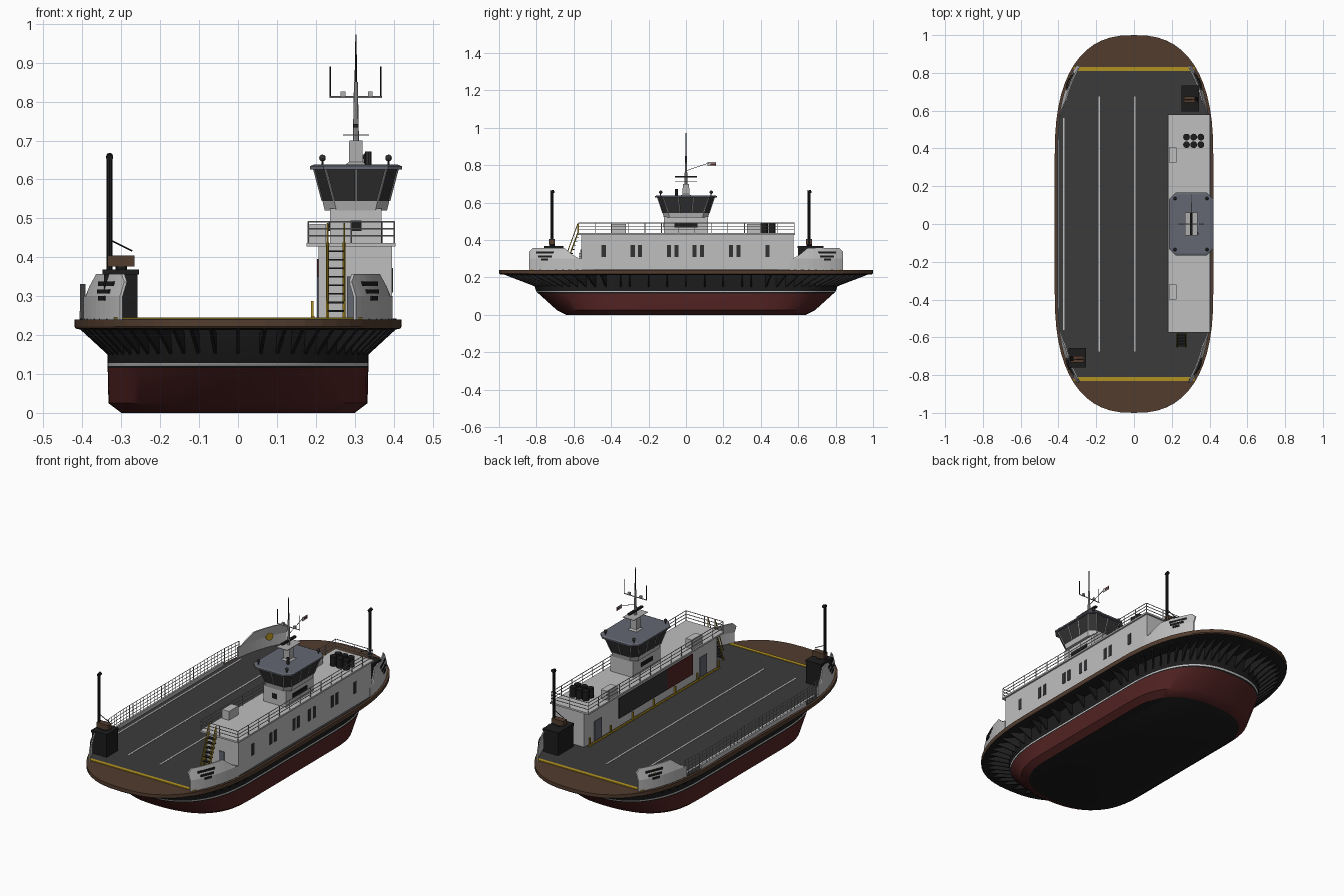
import bpy, bmesh, math
from mathutils import Vector

if "Cube" in bpy.data.objects:
    bpy.data.objects.remove(bpy.data.objects["Cube"])

COL = {"white": (.52, .52, .52), "black": (.012, .012, .012), "hull_red": (.085, .016, .016),
       "timber_brown": (.085, .046, .028), "deck_grey": (.043, .043, .043), "yellow": (.45, .29, .015),
       "slate": (.125, .135, .165), "glass": (.032, .032, .034), "rail_grey": (.42, .42, .42)}
MAT = {}
for k, c in COL.items():
    MAT[k] = bpy.data.materials.new(k)
    MAT[k].diffuse_color = (*c, 1)


def finish(name, bm, *mats, smooth=False):
    bmesh.ops.recalc_face_normals(bm, faces=bm.faces)
    me = bpy.data.meshes.new(name)
    bm.to_mesh(me)
    bm.free()
    ob = bpy.data.objects.new(name, me)
    bpy.context.collection.objects.link(ob)
    for m in mats:
        me.materials.append(MAT[m])
    if smooth:
        bpy.context.view_layer.objects.active = ob
        ob.select_set(True)
        bpy.ops.object.shade_smooth_by_angle(angle=math.radians(30))
        ob.select_set(False)
    return ob


def box(bm, x0, x1, y0, y1, z0, z1):
    vs = bmesh.ops.create_cube(bm, size=1)["verts"]
    for v in vs:
        v.co = ((x0 + x1) / 2 + v.co.x * (x1 - x0), (y0 + y1) / 2 + v.co.y * (y1 - y0),
                (z0 + z1) / 2 + v.co.z * (z1 - z0))


def boxes(name, mat, *dims):
    bm = bmesh.new()
    for d in dims:
        box(bm, *d)
    return finish(name, bm, mat)


def rod(bm, a, b, r, r2=None, n=5):
    a, b = Vector(a), Vector(b)
    d = b - a
    vs = bmesh.ops.create_cone(bm, segments=n, radius1=r, radius2=r if r2 is None else r2,
                               depth=d.length, cap_ends=True)["verts"]
    q = d.to_track_quat('Z', 'Y')
    for v in vs:
        v.co = q @ v.co + (a + b) / 2


def loft(bm, rings, mats):
    rows = [[bm.verts.new(p) for p in r] for r in rings]
    n = len(rows[0])
    for r, m in zip(range(len(rows) - 1), mats):
        for i in range(n):
            j = (i + 1) % n
            bm.faces.new((rows[r][i], rows[r][j], rows[r + 1][j], rows[r + 1][i])).material_index = m
    bm.faces.new(rows[0][::-1]).material_index = mats[0] if len(mats) < len(rows) else mats[-1]
    bm.faces.new(rows[-1]).material_index = mats[len(rows) - 2]


S, E, N = .35, 2.5, 14   # straight half length, end roundness, steps per quarter


def outline(a, b, z):
    q = [(a * math.cos(t) ** (2 / E), S + (b - S) * math.sin(t) ** (2 / E))
         for t in (math.pi / 2 * i / N for i in range(N))] + [(0, b)]
    right = [(x, -y) for x, y in q[::-1]] + q
    left = [(-x, -y) for x, y in right[1:-1]]
    return [(x, y, z) for x, y in right + left]


def edge_x(y, a, b):
    return a * (1 - max(0, (abs(y) - S) / (b - S)) ** E) ** (1 / E)


# Hull: red bottom, white waterline, black topsides
bm = bmesh.new()
loft(bm, [outline(*l) for l in ((.30, .64, 0), (.333, .69, .025), (.335, .79, .115), (.335, .797, .121),
     (.335, .802, .128), (.335, .83, .217))], [1, 1, 0, 2, 0, 1])
for f in bm.faces:
    z = f.calc_center_median().z
    f.material_index = 0 if z < .001 else 1 if z < .115 else 2 if .12 < z < .127 else 0
finish("hull", bm, "black", "hull_red", "white", smooth=True)

# Deck slab with rubbing edge, black underside
bm = bmesh.new()
loft(bm, [outline(*l) for l in ((.40, .96, .213), (.418, .995, .217), (.42, 1, .222), (.42, 1, .24))], [1, 0, 0, 1])
finish("deck_slab", bm, "timber_brown", "black")

# Brackets under the overhanging deck
bm = bmesh.new()
inner, outer = outline(.33, .79, 0), outline(.405, .97, 0)
pairs = list(zip(inner, outer)) + [((s * .33, y / 10, 0), (s * .405, y / 10, 0)) for s in (-1, 1) for y in range(-3, 4)]
for p, q in pairs:
    p, q = Vector(p), Vector(q)
    t = (q - p).cross(Vector((0, 0, 1))).normalized() * .004
    tri = [p + Vector((0, 0, .145)), q + Vector((0, 0, .214)), p + Vector((0, 0, .214))]
    loft(bm, [[v - t for v in tri], [v + t for v in tri]], [0, 0])
finish("deck_brackets", bm, "black")

# Vehicle deck surface and markings
bm = bmesh.new()
ys = [-.82 + 1.64 * i / 40 for i in range(41)]
ring = [(edge_x(y, .408, .985), y) for y in ys] + [(-edge_x(y, .408, .985), y) for y in ys[::-1]]
loft(bm, [[(x, y, z) for x, y in ring] for z in (.238, .2425)], [0, 0])
finish("vehicle_deck", bm, "deck_grey")
boxes("lane_lines", "white", *[(x - .004, x + .004, -l, l, .241, .244) for x, l in ((-.372, .56), (-.185, .675), (.005, .675))])
boxes("ramp_lines", "yellow", *[(-.32, .32, s * .82 - .01, s * .82 + .01, .241, .245) for s in (-1, 1)])

# Corner bulwarks following the deck edge
for sx, side in ((-1, "left"), (1, "right")):
    for sy, end in ((-1, "front"), (1, "back")):
        bm = bmesh.new()
        def ring_at(y, t=.007):
            x = edge_x(y, .408, .985)
            h = .29 + .067 * min(1, max(0, (y - .57) / .08)) - .02 * max(0, (y - .82) / .02)
            lean = .3 * max(0, h - .3)
            return [(sx * u, sy * y, z) for u, z in ((x, .24), (x, .3), (x - lean, h), (x - lean - t, h), (x - t, .3), (x - t, .24))]
        loft(bm, [ring_at(y) for y in (.56, .57, .61, .65, .68, .71, .74, .77, .8, .82, .84)], [0] * 10)
        finish(f"bulwark_{side}_{end}", bm, "white")
        # dark plates on the outer face
        bm = bmesh.new()
        for z, w in ((.332, .045), (.312, .035), (.295, .018)):
            y0, y1 = .755 - w, .755 + w
            lean = .3 * max(0, z - .3)
            p, q = [Vector((sx * (edge_x(y, .408, .985) - lean + .001), sy * y, z)) for y in (y0, y1)]
            up = Vector((0, 0, .0055))
            n = Vector((sx * .003, sy * .001, 0))
            loft(bm, [[p - up - n, q - up - n, q + up - n, p + up - n], [p - up + n, q - up + n, q + up + n, p + up + n]], [0, 0])
        finish(f"bulwark_plates_{side}_{end}", bm, "black")
bm = bmesh.new()
rod(bm, (-.335, .75, .30), (-.345, .755, .30), .02, n=16)
finish("lifebuoy", bm, "yellow")


def railing(name, pts, z0, z1, bars, posts, r=.002, mat="rail_grey"):
    bm = bmesh.new()
    for (x0, y0), (x1, y1) in zip(pts, pts[1:]):
        n = max(1, round(math.hypot(x1 - x0, y1 - y0) / posts))
        for k in range(bars):
            z = z1 - (z1 - z0) * k / bars
            rod(bm, (x0, y0, z), (x1, y1, z), r)
        for i in range(n + 1):
            x, y = x0 + (x1 - x0) * i / n, y0 + (y1 - y0) * i / n
            rod(bm, (x, y, z0), (x, y, z1), r)
    finish(name, bm, mat)


side = [-.57, -.46, -.35, .35, .46, .57]
railing("side_railing", [(-edge_x(y, .405, .985), y) for y in side], .24, .33, 5, .03, .0016)
boxes("side_kerb", "white", (-.408, -.398, -.45, .45, .24, .262))

# Deckhouse with roof
boxes("deckhouse", "white", (.207, .396, -.56, .575, .24, .43))
boxes("deckhouse_roof", "white", (.176, .405, -.578, .583, .428, .437))
railing("roof_railing", [(.18, -.574), (.402, -.574), (.402, .579), (.18, .579), (.18, -.574)], .437, .491, 3, .09)
boxes("outer_windows", "glass", *[(.39, .3985, y - .011, y + .011, .31, .372)
      for y in (-.44, -.285, -.245, -.09, -.05, .045, .085, .24, .28, .435)])
boxes("inner_opening", "glass", (.203, .21, -.13, .28, .285, .395))
boxes("inner_red_panel", "hull_red", (.203, .21, -.35, -.13, .285, .395))
boxes("slate_doors", "slate", (.203, .21, .43, .49, .245, .35), (.203, .21, -.47, -.41, .245, .35),
      (.28, .312, -.564, -.555, .245, .35))
boxes("guard_posts", "yellow", (.188, .196, -.56, .56, .24, .249),
      *[(.187, .194, y - .004, y + .004, .24, .288) for y in (-.55, -.37, -.18, 0, .18, .37, .55)])
boxes("roof_lockers", "white", (.184, .226, .325, .405, .437, .485), (.184, .226, -.4, -.32, .437, .485))

# Drum cluster on the roof
bm = bmesh.new()
for x in (.278, .316, .354):
    for y in (.42, .46):
        rod(bm, (x, y, .437), (x, y, .488), .018, n=12)
finish("roof_drums", bm, "black", smooth=True)

# Stair from deck to roof
bm = bmesh.new()
for x in (.23, .273):
    rod(bm, (x, -.65, .24), (x, -.578, .437), .004)
    rod(bm, (x, -.65, .29), (x, -.578, .487), .0025)
    rod(bm, (x, -.578, .437), (x, -.578, .487), .0025)
finish("stair_rails", bm, "yellow")
boxes("stair_treads", "black", *[(.23, .273, -.656 + .072 * k / 9, -.636 + .072 * k / 9, .238 + .197 * k / 9, .242 + .197 * k / 9)
      for k in range(1, 9)])

# Wheelhouse: trunk, flared glass cabin, roof
CX = .303
boxes("wheelhouse_trunk", "white", (.236, .369, -.118, .118, .437, .525))
boxes("trunk_plates", "black", (.289, .317, -.121, -.115, .468, .494), (.366, .372, -.062, .062, .468, .49),
      (.233, .239, -.05, .05, .468, .49))


def octagon(hx, hy, z, c=.03):
    q = [(hx, -hy + c), (hx, hy - c), (hx - c, hy), (-hx + c, hy)]
    return [(CX + x, y, z) for x, y in q + [(-x, -y) for x, y in q]]


bm = bmesh.new()
lo, hi = octagon(.086, .125, .545), octagon(.108, .152, .628)
loft(bm, [octagon(.08, .118, .52), lo, hi], [0, 1])
finish("wheelhouse_cabin", bm, "white", "glass")
bm = bmesh.new()
for i in range(8):
    j = (i + 1) % 8
    cuts = 3 if i in (0, 4) else 2 if i in (2, 6) else 1
    for k in range(cuts):
        rod(bm, Vector(lo[i]).lerp(Vector(lo[j]), k / cuts), Vector(hi[i]).lerp(Vector(hi[j]), k / cuts), .0025)
finish("window_mullions", bm, "white")
bm = bmesh.new()
loft(bm, [octagon(.118, .166, .626, .035), octagon(.118, .166, .634, .035), octagon(.108, .156, .638, .032)], [0, 0])
finish("wheelhouse_roof", bm, "slate")

# Roof fittings
bm = bmesh.new()
for x in (.217, .387):
    for y in (-.135, .135):
        rod(bm, (x, y, .636), (x, y, .648), .003)
        for v in bmesh.ops.create_uvsphere(bm, u_segments=10, v_segments=6, radius=.009)["verts"]:
            v.co += Vector((x, y, .655))
rod(bm, (.335, -.05, .636), (.335, -.05, .672), .008, n=8)
finish("roof_lamps", bm, "glass", smooth=True)

# Mast, radar, aerials and flag
bm = bmesh.new()
loft(bm, [[(CX + x * w, y * w, z) for x, y in ((-1, -1), (1, -1), (1, 1), (-1, 1))] for w, z in ((.03, .636), (.018, .645), (.017, .70))], [0, 0])
rod(bm, (CX, 0, .69), (CX, 0, .85), .008, .005, 8)
box(bm, .27, .337, -.06, .06, .713, .716)
rod(bm, (.235, 0, .812), (.37, 0, .812), .0025)
for x in (.27, .34):
    box(bm, x - .006, x + .006, -.006, .006, .812, .826)
finish("mast", bm, "rail_grey")
bm = bmesh.new()
rod(bm, (CX, 0, .85), (CX, 0, .973), .004, .0015, 6)
for x in (.237, .367):
    rod(bm, (x, 0, .81), (x, 0, .89), .0018)
box(bm, CX - .007, CX + .007, -.058, .058, .733, .742)
rod(bm, (CX, 0, .77), (CX, .125, .812), .0014)
finish("aerials", bm, "black")
boxes("flag", "white", (CX - .001, CX + .001, .115, .16, .796, .816))
boxes("flag_stripe", "hull_red", (CX - .002, CX + .002, .13, .16, .802, .81))

# Ramp winch housings, each with a drum and exhaust post
for name, cx, y0, y1, py, s in (("front", -.30, -.755, -.66, -.716, -1), ("back", .30, .6, .73, .658, 1)):
    boxes(f"winch_housing_{name}", "black", (cx - .045, cx + .042, y0, y1, .24, .36), (cx - .048, cx + .045, y0 - .004, y1 + .004, .356, .368))
    bm = bmesh.new()
    box(bm, cx - .036, cx + .034, py - .016, py + .016, .376, .404)
    finish(f"winch_drum_{name}", bm, "timber_brown")
    bm = bmesh.new()
    px = cx + s * .03
    rod(bm, (px, py, .36), (px, py, .66), .0075, n=8)
    rod(bm, (px, py - .008, .655), (px, py + .012, .66), .009, n=8)
    rod(bm, (px, py, .445), (cx - s * .028, py, .416), .002)
    rod(bm, (cx, py, .366), (cx, py, .378), .015, n=8)
    finish(f"winch_post_{name}", bm, "black")

for m in bpy.data.materials:
    if m.users and not m.is_grease_pencil:
        m.use_nodes = True
        m.node_tree.nodes["Principled BSDF"].inputs["Base Color"].default_value = m.diffuse_color
